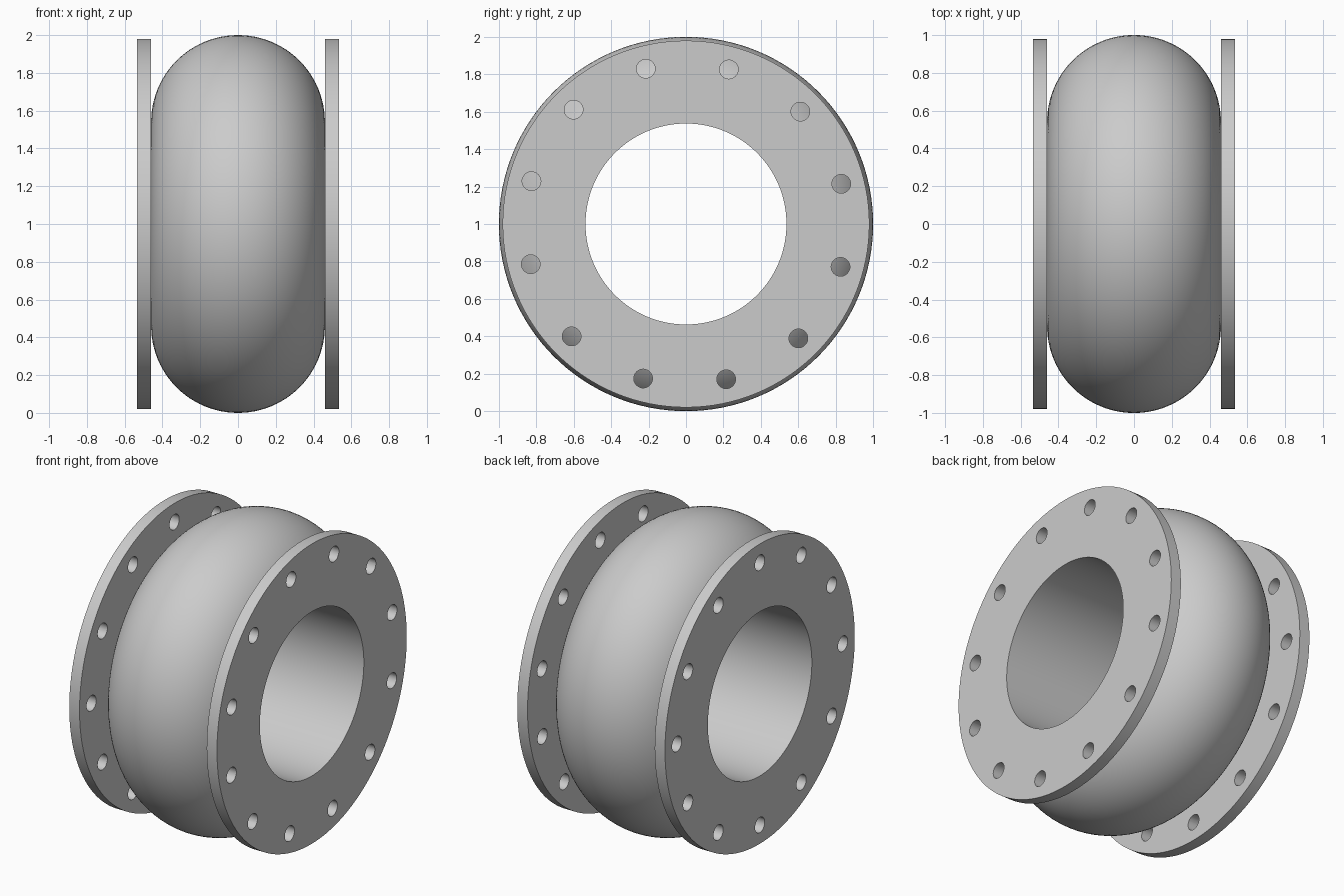
import bpy
import bmesh
from math import pi, sin, cos, radians
from mathutils import Matrix

if "Cube" in bpy.data.objects:
    bpy.data.objects.remove(bpy.data.objects["Cube"], do_unlink=True)

BORE = 0.537       # inner bore radius
TUBE = 0.46        # radius of the rounded bulge
FLANGE = 0.98      # flange outer radius
THICK = 0.074      # flange thickness
BOLT_CIRCLE = 0.857
SIDES = 128

grey = bpy.data.materials.new("light_grey")
grey.use_nodes = True
grey.diffuse_color = (0.6, 0.6, 0.6, 1)
grey.node_tree.nodes["Principled BSDF"].inputs["Base Color"].default_value = (0.6, 0.6, 0.6, 1)


def lathe(name, profile):
    """Revolve a closed (x, radius) profile about the x axis through z = 1."""
    bm = bmesh.new()
    rings = []
    for i in range(SIDES):
        a = 2 * pi * i / SIDES
        rings.append([bm.verts.new((x, r * sin(a), 1 + r * cos(a))) for x, r in profile])
    n = len(profile)
    for i in range(SIDES):
        here, after = rings[i], rings[(i + 1) % SIDES]
        for j in range(n):
            k = (j + 1) % n
            bm.faces.new((here[j], here[k], after[k], after[j]))
    bmesh.ops.recalc_face_normals(bm, faces=bm.faces)
    return finish(name, bm)


def finish(name, bm):
    mesh = bpy.data.meshes.new(name)
    bm.to_mesh(mesh)
    bm.free()
    mesh.materials.append(grey)
    obj = bpy.data.objects.new(name, mesh)
    bpy.context.collection.objects.link(obj)
    return obj


def smooth(obj):
    bpy.ops.object.select_all(action="DESELECT")
    obj.select_set(True)
    bpy.context.view_layer.objects.active = obj
    bpy.ops.object.shade_smooth_by_angle(angle=radians(30))


def flange(name, inner, outer, turn):
    """Ring plate with twelve through holes on the bolt circle."""
    ring = lathe(name, [(inner, BORE), (outer, BORE), (outer, FLANGE), (inner, FLANGE)])
    bm = bmesh.new()
    for i in range(12):
        a = radians(turn + 30 * i)
        place = Matrix.Translation(((inner + outer) / 2, BOLT_CIRCLE * sin(a),
                                    1 + BOLT_CIRCLE * cos(a)))
        bmesh.ops.create_cone(bm, cap_ends=True, segments=32, radius1=0.05, radius2=0.05,
                              depth=THICK * 2, matrix=place @ Matrix.Rotation(pi / 2, 4, "Y"))
    cutter = finish(name + "_hole_cutter", bm)
    cut = ring.modifiers.new("bolt_holes", "BOOLEAN")
    cut.operation = "DIFFERENCE"
    cut.solver = "EXACT"
    cut.object = cutter
    # Apply the cut and discard the cutter
    bpy.context.view_layer.objects.active = ring
    bpy.ops.object.modifier_apply(modifier=cut.name)
    bpy.data.objects.remove(cutter, do_unlink=True)
    smooth(ring)


# Bulged bellows body with a straight bore
steps = 48
arc = [(-TUBE * cos(pi * i / steps), 0.54 + TUBE * sin(pi * i / steps)) for i in range(steps + 1)]
smooth(lathe("bellows_body", arc + [(TUBE, BORE), (-TUBE, BORE)]))

# End flanges, with bolt patterns half a pitch apart
flange("left_flange", TUBE, TUBE + THICK, 15.5)
flange("right_flange", -TUBE - THICK, -TUBE, 0)
